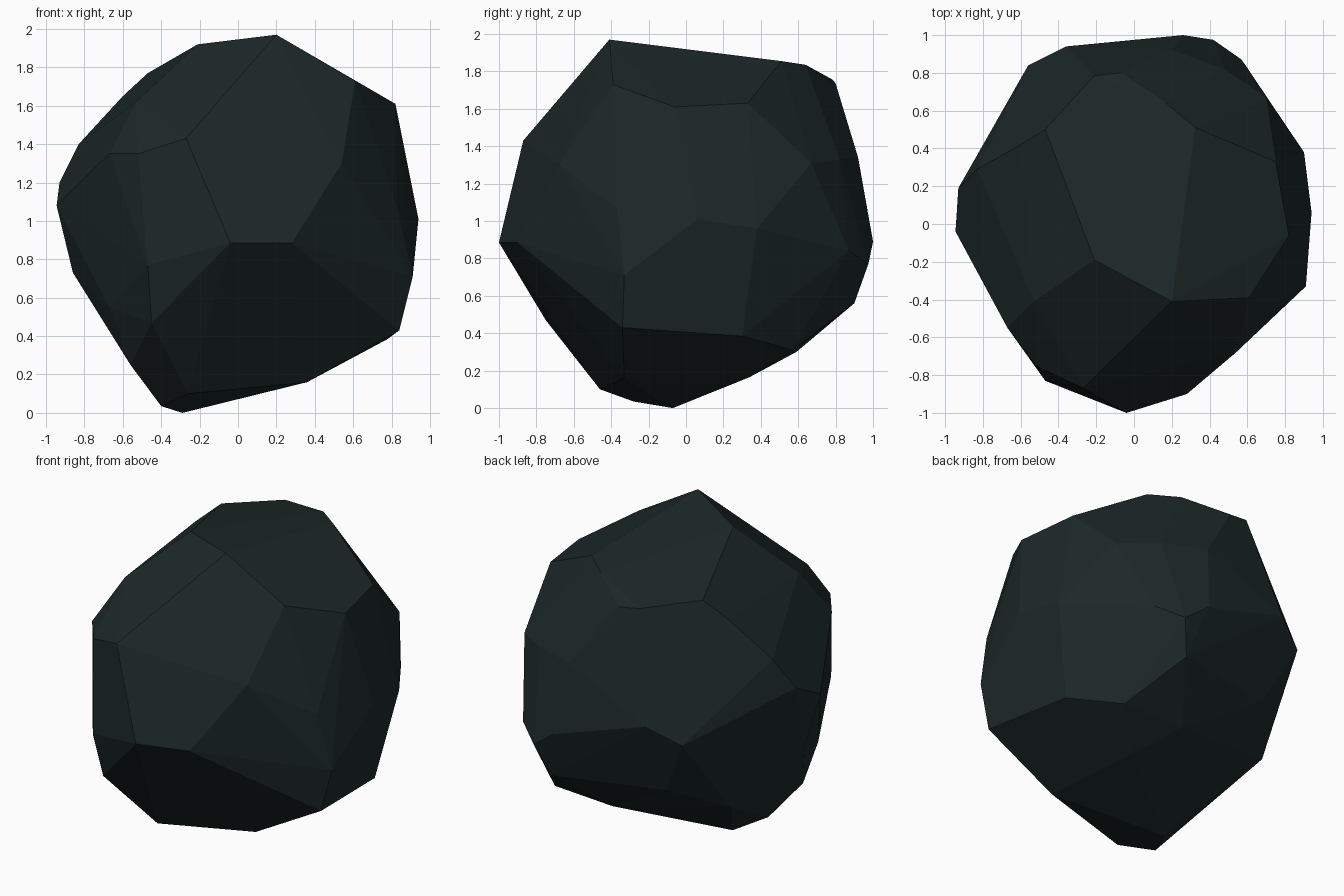
import bpy, bmesh, math

# Corner points of the chipped boulder, read crown to foot
CORNERS = [
    # crown plate
    (.20, -.41, 1.97), (-.21, -.19, 1.92), (-.47, .50, 1.77),
    (-.21, .785, 1.755), (-.07, .80, 1.735), (.17, .64, 1.835), (.325, .51, 1.855),
    # shoulders
    (.61, -.39, 1.73), (.82, -.06, 1.61), (.75, .33, 1.63),
    (-.60, .42, 1.65), (-.53, -.41, 1.62), (-.27, -.87, 1.43), (-.83, .29, 1.40),
    (.48, .82, 1.33), (.20, .92, 1.34), (.70, .67, 1.31), (.54, -.68, 1.30),
    (-.67, -.55, 1.35), (-.52, -.75, 1.35),
    # waist
    (-.93, .19, 1.20), (-.945, -.04, 1.08), (.94, .06, 1.01), (.90, .38, .96),
    (.83, -.37, 1.07), (-.36, .94, 1.08), (-.56, .84, .97),
    (.26, 1.0, .89), (.57, .87, .84), (.28, -.90, .885),
    (-.04, -1.0, .885), (-.47, -.83, .77), (-.86, 0, .73), (.91, -.33, .71),
    (.42, .975, .77),
    # underside
    (-.45, -.75, .47), (-.37, .735, .59), (-.63, .43, .43), (.35, .90, .56),
    (-.67, -.41, .55), (.84, -.34, .43), (.78, .30, .385), (-.56, -.41, .25),
    (.55, .57, .31), (.12, .59, .30), (.30, .34, .165), (.36, -.33, .16),
    (-.26, -.46, .10), (-.40, -.28, .035), (-.29, -.07, 0),
]

# Wrap the corners in a convex skin and merge nearly flat triangles into facets
bm = bmesh.new()
for c in CORNERS:
    bm.verts.new(c)
bmesh.ops.convex_hull(bm, input=bm.verts[:])
loose = [v for v in bm.verts if not v.link_faces]
bmesh.ops.delete(bm, geom=loose, context='VERTS')
bmesh.ops.dissolve_limit(bm, angle_limit=math.radians(3), verts=bm.verts[:], edges=bm.edges[:])
bmesh.ops.recalc_face_normals(bm, faces=bm.faces[:])
mesh = bpy.data.meshes.new("boulder")
bm.to_mesh(mesh)
bm.free()

# One dark slate colour, flat facets
slate = bpy.data.materials.new("dark slate")
slate.diffuse_color = (0.012, 0.021, 0.021, 1)
mesh.materials.append(slate)
boulder = bpy.data.objects.new("boulder", mesh)
bpy.context.collection.objects.link(boulder)
